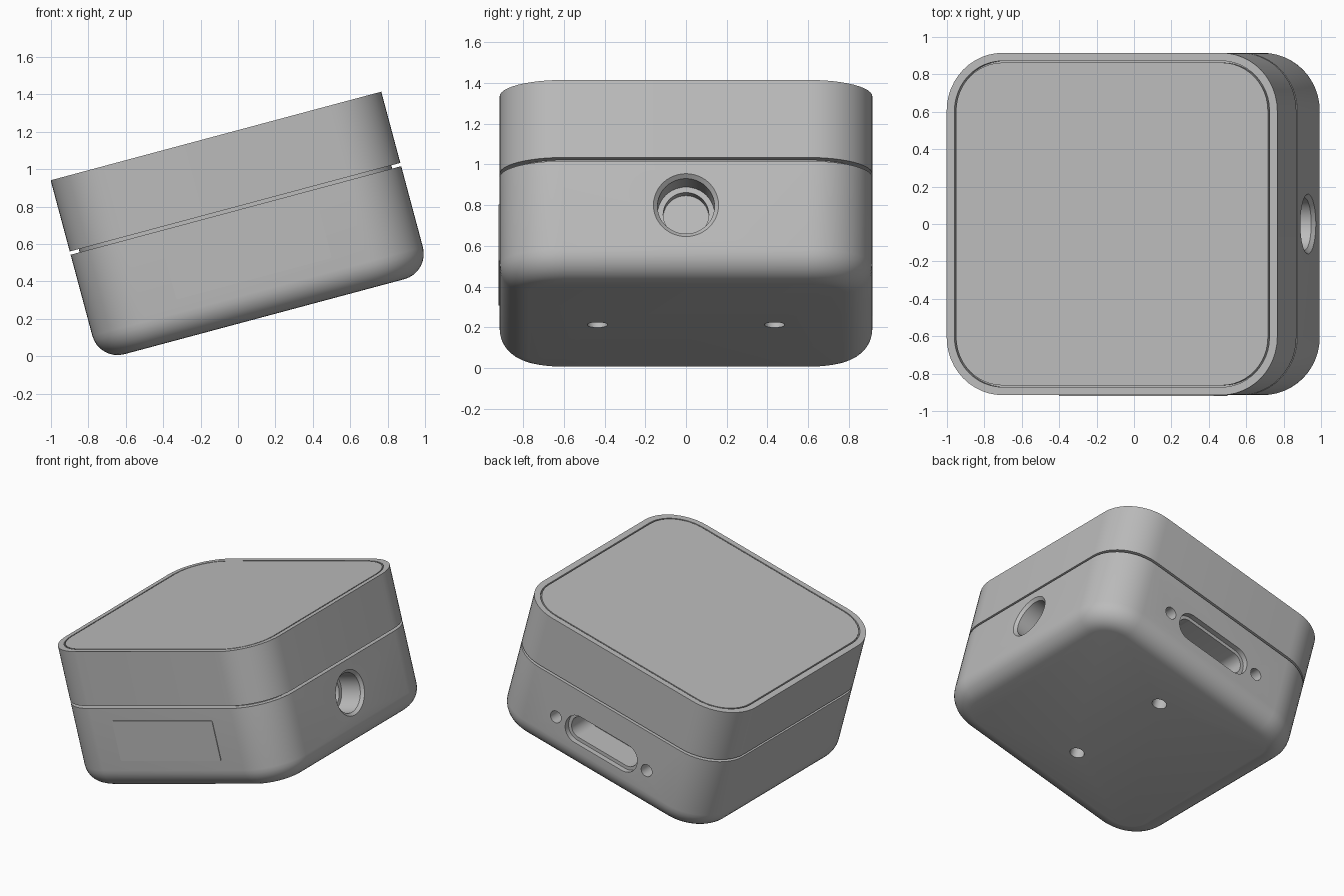
import bpy, bmesh, math
from mathutils import Matrix, Vector

if "Cube" in bpy.data.objects:
    bpy.data.objects.remove(bpy.data.objects["Cube"])


def material(name, value):
    m = bpy.data.materials.new(name)
    m.use_nodes = True
    color = (value, value, value, 1)
    m.diffuse_color = color
    m.node_tree.nodes["Principled BSDF"].inputs["Base Color"].default_value = color
    return m


GREY = material("case grey", 0.5)
HALF, RADIUS, HEIGHT = 0.915, 0.31, 1.0
SEAM_LOW, SEAM_HIGH = 0.588, 0.606
TILT = Matrix.Translation((0.141, 0, 0.2115)) @ Matrix.Rotation(math.radians(-15), 4, "Y")


def outline(hx, hy, r, steps):
    """Rounded rectangle, counter-clockwise."""
    points = []
    for quarter, (sx, sy) in enumerate([(1, 1), (-1, 1), (-1, -1), (1, -1)]):
        for i in range(steps + 1):
            a = math.pi / 2 * (quarter + i / steps)
            points.append((sx * (hx - r) + r * math.cos(a),
                           sy * (hy - r) + r * math.sin(a)))
    return points


def loft(name, hx, hy, r, rings, steps=12, place=Matrix()):
    """Solid through rounded rectangles given as (inset, z)."""
    bm = bmesh.new()
    loops = []
    for inset, z in rings:
        pts = outline(hx - inset, hy - inset, r - inset, steps)
        loops.append([bm.verts.new((x, y, z)) for x, y in pts])
    n = len(loops[0])
    for a, b in zip(loops, loops[1:]):
        for i in range(n):
            j = (i + 1) % n
            bm.faces.new((a[i], a[j], b[j], b[i]))
    bm.faces.new(loops[0][::-1])
    bm.faces.new(loops[-1])
    bmesh.ops.remove_doubles(bm, verts=bm.verts, dist=1e-5)
    bmesh.ops.recalc_face_normals(bm, faces=bm.faces)
    bm.transform(place)
    mesh = bpy.data.meshes.new(name)
    bm.to_mesh(mesh)
    bm.free()
    mesh.materials.append(GREY)
    obj = bpy.data.objects.new(name, mesh)
    bpy.context.collection.objects.link(obj)
    return obj


def cut(target, cutter):
    bpy.context.view_layer.objects.active = target
    mod = target.modifiers.new("cut", "BOOLEAN")
    mod.operation, mod.solver, mod.object = "DIFFERENCE", "EXACT", cutter
    bpy.ops.object.modifier_apply(modifier=mod.name)
    bpy.data.objects.remove(cutter)


def facing(location, direction):
    """Places local z along an outward direction."""
    turn = Vector(direction).to_track_quat("Z", "Y").to_matrix().to_4x4()
    return Matrix.Translation(location) @ turn


# Lower shell with a rounded bottom edge
ROUND = 0.14
arc = [math.pi / 2 * i / 8 for i in range(9)]
rings = [(ROUND * (1 - math.sin(a)), ROUND * (1 - math.cos(a))) for a in arc]
lower = loft("lower_shell", HALF, HALF, RADIUS, rings + [(0, SEAM_LOW)])

# Stepped round port on the right side
bore = [(0, 0.01), (0, 0), (0.02, -0.02), (0.02, -0.18), (0.048, -0.18), (0.048, -0.24)]
cut(lower, loft("port_cutter", 0.16, 0.16, 0.16, bore,
                place=facing((HALF, 0, 0.364), (1, 0, 0))))

# Connector slot on the back, with a stepped rim
back = Matrix.Translation((0, HALF, 0.3)) @ Matrix.Rotation(-math.pi / 2, 4, "X")
slot = [(0, 0.01), (0, -0.04), (0.025, -0.04), (0.025, -0.25)]
cut(lower, loft("slot_cutter", 0.305, 0.105, 0.1, slot, place=back))

# Screw holes beside the slot and in the base
for side in (-1, 1):
    cut(lower, loft("screw_cutter", 0.045, 0.045, 0.045, [(0, 0.01), (0, -0.12)], 6,
                    Matrix.Translation((side * 0.39, 0, 0)) @ back))
    cut(lower, loft("base_cutter", 0.05, 0.05, 0.05, [(0, 0.01), (0, -0.1)], 6,
                    facing((0, side * 0.435, 0), (0, 0, -1))))

# Recessed neck between the shells
neck = loft("seam_neck", HALF, HALF, RADIUS, [(0.05, SEAM_LOW - 0.01), (0.05, SEAM_HIGH + 0.01)])

# Lid with a raised rim, and the panel set into it
lid = loft("lid", HALF, HALF, RADIUS,
           [(0, SEAM_HIGH), (0, HEIGHT), (0.043, HEIGHT), (0.043, HEIGHT - 0.04)])
panel = loft("top_panel", HALF, HALF, RADIUS, [(0.052, HEIGHT - 0.05), (0.052, HEIGHT)])

# Thin label plate on the front
plate = loft("front_plate", 0.43, 0.145, 0.01, [(0, -0.002), (0, 0.005)], 3,
             Matrix.Translation((0, -HALF, 0.355)) @ Matrix.Rotation(math.pi / 2, 4, "X"))

# Smooth the rounded sides and lean the whole case
for obj in (lower, neck, lid, panel, plate):
    obj.matrix_world = TILT
    bpy.ops.object.select_all(action="DESELECT")
    obj.select_set(True)
    bpy.context.view_layer.objects.active = obj
    bpy.ops.object.shade_smooth_by_angle(angle=math.radians(30))
